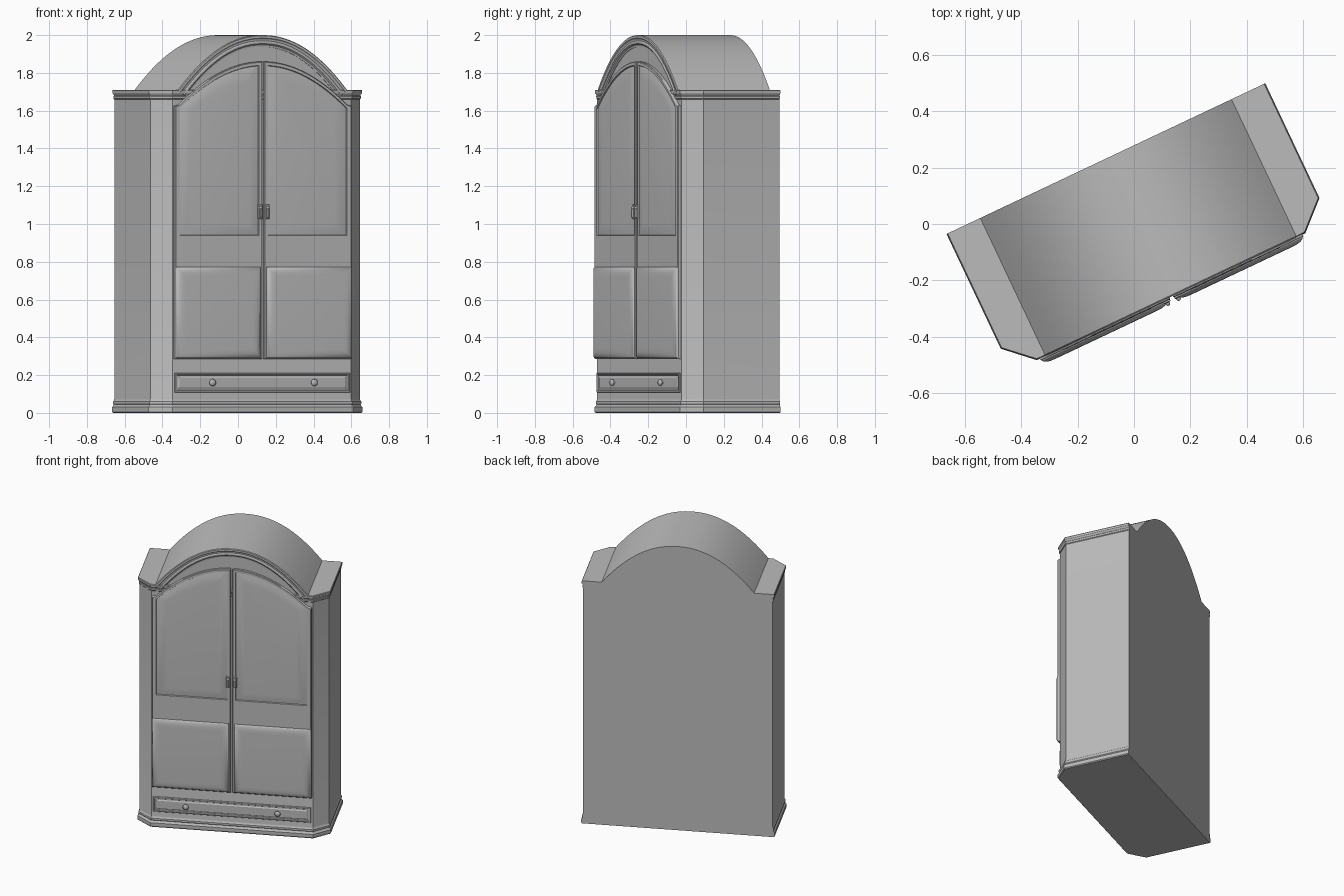
import bpy, bmesh, math
from mathutils import Matrix, Vector

cube = bpy.data.objects.get("Cube")
if cube:
    bpy.data.objects.remove(cube, do_unlink=True)

mat = bpy.data.materials.new("plain grey")
mat.use_nodes = True
GREY = (0.5, 0.5, 0.5, 1)
mat.diffuse_color = GREY
mat.node_tree.nodes["Principled BSDF"].inputs["Base Color"].default_value = GREY

# The cabinet is modelled square-on (x, depth from the back, z), then turned
FRAME = Matrix.Translation((-0.1, 0.2325, 0)) @ Matrix.Rotation(math.radians(25.3), 4, 'Z')
FRONT = 0.53


def loft(name, rings, angle=30):
    """Closed skin over rings of (x, depth, z) points, capped at both ends."""
    bm = bmesh.new()
    rows = [[bm.verts.new((x, -d, z)) for x, d, z in r] for r in rings]
    n = len(rows[0])
    for a, b in zip(rows, rows[1:]):
        for i in range(n):
            j = (i + 1) % n
            bm.faces.new((a[i], a[j], b[j], b[i]))
    bm.faces.new(rows[0][::-1])
    bm.faces.new(rows[-1])
    bmesh.ops.recalc_face_normals(bm, faces=bm.faces)
    me = bpy.data.meshes.new(name)
    bm.to_mesh(me)
    bm.free()
    me.materials.append(mat)
    ob = bpy.data.objects.new(name, me)
    bpy.context.collection.objects.link(ob)
    ob.matrix_world = FRAME
    bpy.ops.object.select_all(action='DESELECT')
    ob.select_set(True)
    bpy.context.view_layer.objects.active = ob
    bpy.ops.object.shade_smooth_by_angle(angle=math.radians(angle))
    return ob


def rect(x0, x1, z0, z1, d, i=0):
    return [(x0 + i, d, z0 + i), (x1 - i, d, z0 + i), (x1 - i, d, z1 - i), (x0 + i, d, z1 - i)]


def lathe(name, cx, cz, profile, sides=20):
    """Turned part whose axis points to the front; profile is (depth, radius)."""
    steps = [math.tau * k / sides for k in range(sides)]
    loft(name, [[(cx + r * math.cos(t), d, cz + r * math.sin(t)) for t in steps]
                for d, r in profile], 60)


# Carcass with chamfered front corners, plinth and crown mouldings
def plan(z, o):
    half = [(0.614 + o, 0), (0.614 + o, 0.446 + o * 0.4), (0.523 + o * 0.4, FRONT + o)]
    pts = half + [(-x, d) for x, d in reversed(half)]
    return [(x, d, z) for x, d in pts]


mould = [(0, .008), (.006, .013), (.03, .013), (.038, .006), (.044, .003), (.05, .007),
         (.06, .007), (.066, .002), (.075, 0), (1.66, 0), (1.664, .004), (1.676, .005),
         (1.68, .002), (1.685, .004), (1.692, .01), (1.706, .011), (1.71, .008)]
loft("carcass", [plan(z, o) for z, o in mould])

# Arched roof
HALF, SPRING, RISE, STEPS = 0.494, 1.71, 0.29, 48


def arch(x):
    return SPRING + RISE * (1 - abs(x / HALF) ** 2.1)


xs = [HALF * (2 * k / STEPS - 1) for k in range(STEPS + 1)]
loft("arched_roof", [[(x, d, arch(x)) for x in xs] for d in (0, FRONT)])

# Moulding that follows the arch; profile is (distance in from the arch, depth)
arch_profile = [(0, .5), (0, .538), (.004, .543), (.016, .543), (.022, .538), (.03, .537),
                (.036, .541), (.045, .541), (.052, .534), (.062, .533), (.064, .5)]
sections = []
for x in xs:
    slope = (arch(x + .001) - arch(x - .001)) / .002
    inward = Vector((slope, -1)).normalized()
    sections.append([(x + inward.x * t, d, arch(x) + inward.y * t) for t, d in arch_profile])
loft("arch_moulding", sections)


# Doors, mirrored about the centre line
def door_top(x):
    return max(1.86 - 0.95 * x * x, 1.625)


def door_ring(s, x0, x1, z0, drop, d, n=20):
    top = [x1 + (x0 - x1) * k / n for k in range(n + 1)]
    pts = [(x0, z0), (x1, z0)] + [(x, door_top(x) - drop) for x in top]
    return [(s * x, d, z) for x, z in pts]


for s, side in ((1, "left"), (-1, "right")):
    loft(side + "_door", [
        door_ring(s, .006, .517, .285, 0, .5),
        door_ring(s, .006, .517, .285, 0, .546),
        door_ring(s, .010, .513, .289, .004, .55),
        door_ring(s, .026, .490, .938, .020, .55),
        door_ring(s, .029, .487, .941, .023, .543),
        door_ring(s, .055, .455, .965, .055, .549),
        door_ring(s, .085, .420, .995, .090, .551)], 40)

    # Pillowed lower panel
    pillow = [(0, .545), (0, .55), (.006, .557), (.016, .563), (.03, .566), (.05, .567)]
    loft(side + "_lower_panel",
         [rect(*sorted((s * .018, s * .515)), .29, .772, d, i) for i, d in pillow], 50)

    # Door pull: back plate, boss and hanging drop
    x0, x1 = sorted((s * .008, s * .034))
    loft(side + "_pull_plate", [rect(x0, x1, 1.027, 1.104, d, i)
                                for i, d in ((0, .545), (0, .554), (.003, .557))])
    xm = s * .021
    lathe(side + "_pull_boss", xm, 1.085, [(.55, .008), (.562, .008), (.568, .004)], 12)
    loft(side + "_pull_drop", [rect(xm - .006, xm + .006, 1.035, 1.08, d, i)
                               for i, d in ((0, .558), (0, .565), (.002, .568))])

    # Drawer knob
    lathe(side + "_drawer_knob", s * .298, .16,
          [(.52, .009), (.541, .009), (.545, .017), (.551, .019), (.557, .015), (.56, .006)])

# Drawer front with a raised rim
rim = [(0, .51), (0, .536), (.003, .54), (.01, .54), (.014, .533), (.02, .533), (.026, .537)]
loft("drawer_front", [rect(-.512, .512, .108, .212, d, i) for i, d in rim])
